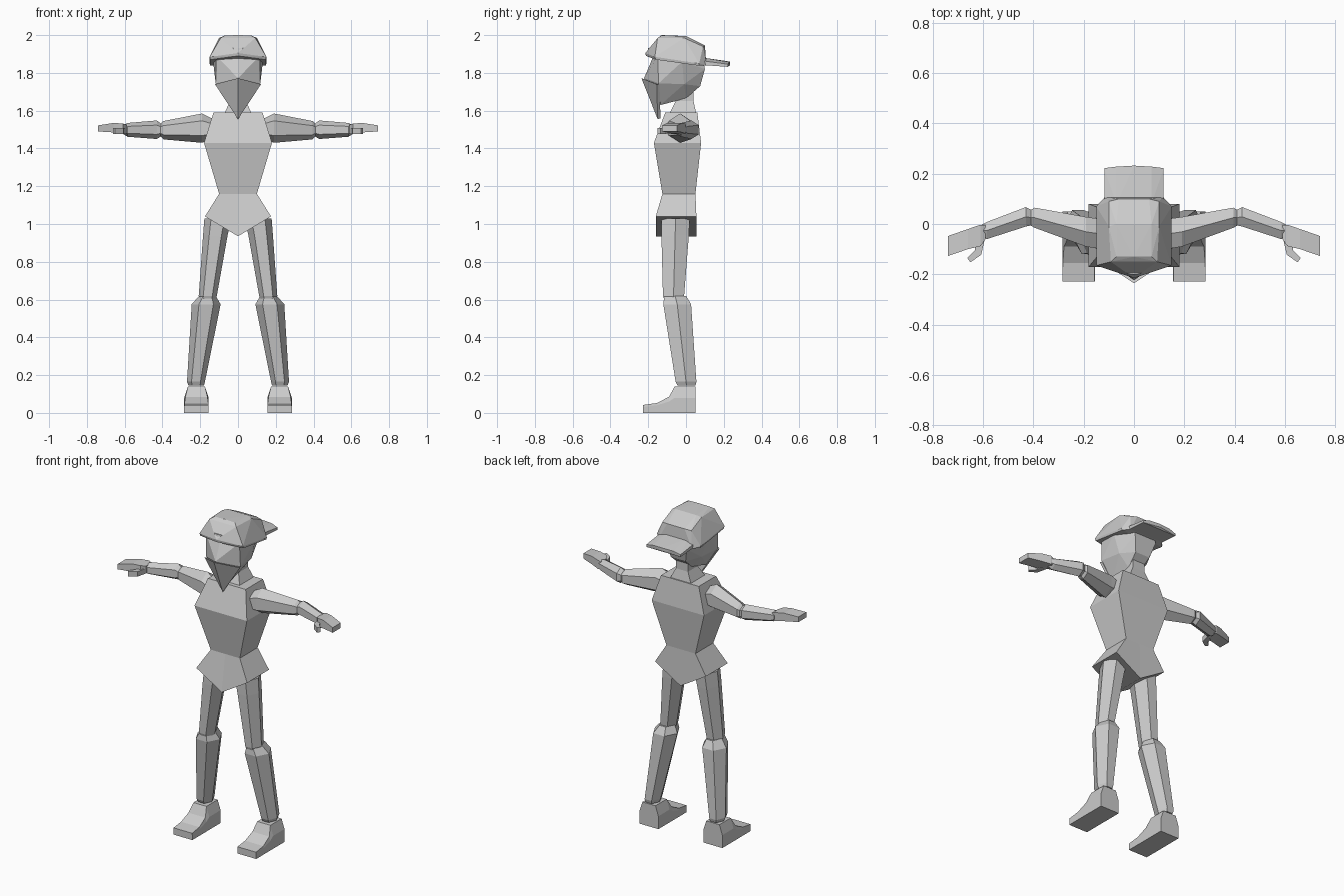
import bpy, bmesh, math

grey = bpy.data.materials.new("plain_grey")
grey.diffuse_color = (0.6, 0.6, 0.6, 1)


def finish(name, bm):
    bmesh.ops.recalc_face_normals(bm, faces=bm.faces[:])
    me = bpy.data.meshes.new(name)
    bm.to_mesh(me)
    bm.free()
    me.materials.append(grey)
    ob = bpy.data.objects.new(name, me)
    bpy.context.collection.objects.link(ob)
    return ob


def hull(name, pts):
    """Symmetric faceted solid: points given for the +x half only."""
    bm = bmesh.new()
    for p in {(s * x, y, z) for x, y, z in pts for s in (1, -1)}:
        bm.verts.new(p)
    res = bmesh.ops.convex_hull(bm, input=bm.verts[:])
    loose = {v for v in res["geom_interior"] if isinstance(v, bmesh.types.BMVert)}
    bmesh.ops.delete(bm, geom=list(loose), context='VERTS')
    bmesh.ops.dissolve_limit(bm, angle_limit=math.radians(1),
                             verts=bm.verts[:], edges=bm.edges[:])
    return finish(name, bm)


def loft(name, rings):
    bm = bmesh.new()
    rows = [[bm.verts.new(p) for p in r] for r in rings]
    n = len(rows[0])
    for a, b in zip(rows, rows[1:]):
        for i in range(n):
            j = (i + 1) % n
            bm.faces.new((a[i], a[j], b[j], b[i]))
    bm.faces.new(rows[0])
    bm.faces.new(rows[-1])
    return finish(name, bm)


HEX = [(1, 0), (.5, 1), (-.5, 1), (-1, 0), (-.5, -1), (.5, -1)]


def leg_part(name, s, rows):
    # rows: z, x min, x max, y min, y max
    loft(name, [[(s * ((a + b) / 2 + u * (b - a) / 2), (c + d) / 2 + v * (d - c) / 2, z)
                 for u, v in HEX] for z, a, b, c, d in rows])


def arm_part(name, s, rows):
    # rows: x, y min, y max, z min, z max
    loft(name, [[(s * x, (a + b) / 2 + v * (b - a) / 2, (c + d) / 2 + u * (d - c) / 2)
                 for u, v in HEX] for x, a, b, c, d in rows])


def slab(name, s, outline, z0, z1):
    loft(name, [[(s * x, y, z) for x, y in outline] for z in (z0, z1)])


# Torso: boxy shirt with pinched waist and pointed hem
def shirt_ring(w, front, back, z, mid):
    return [(-w, front, z), (0, front, mid), (w, front, z),
            (w, back, z), (0, back, mid), (-w, back, z)]


loft("torso", [shirt_ring(.175, -.16, .055, 1.04, .935),
               shirt_ring(.10, -.125, .05, 1.16, 1.16),
               shirt_ring(.18, -.17, .08, 1.43, 1.43),
               shirt_ring(.13, -.11, .06, 1.59, 1.59)])

# Neck
loft("neck", [[(-w, a, z), (w, a, z), (w, b, z), (-w, b, z)] for w, a, b, z in
              ((.075, -.09, .055, 1.58), (.042, -.055, .04, 1.65), (.042, -.05, .04, 1.72))])

# Head and face scarf
hull("head", [(0, -.222, 1.772), (0, -.172, 1.89), (.115, -.15, 1.89), (.118, -.145, 1.745),
              (.132, -.02, 1.86), (.075, .1, 1.82), (.075, .09, 1.87), (.05, .075, 1.73),
              (.10, -.01, 1.74), (.04, 0, 1.665), (.045, -.135, 1.63)])
hull("face_scarf", [(0, -.236, 1.772), (.122, -.155, 1.74), (0, -.15, 1.555),
                    (.115, -.14, 1.735), (0, -.135, 1.56)])

# Cap worn backwards
hull("cap_crown", [(0, -.215, 1.905), (.15, -.165, 1.885), (.15, .07, 1.85), (.115, .108, 1.84),
                   (0, -.212, 1.89), (.147, -.16, 1.87), (.147, .07, 1.838),
                   (.092, -.15, 1.985), (0, -.13, 2.0), (.07, -.13, 1.998), (.10, -.01, 1.985),
                   (.07, 0, 1.995), (.10, .09, 1.94), (.06, .1, 1.945)])
hull("cap_brim", [(.118, .08, 1.865), (.118, .222, 1.846), (.118, .08, 1.842), (.118, .222, 1.832),
                  (.07, .08, 1.882), (.07, .228, 1.858), (0, .232, 1.86), (0, .232, 1.84)])
strap = hull("cap_strap", [(x, y + d, z) for x, y, z in
                           ((.052, -.183, 1.91), (.052, -.18, 1.925),
                            (.025, -.197, 1.932), (0, -.205, 1.91), (0, -.2, 1.932))
                           for d in (0, .01)])

# Limbs, mirrored left and right
for s, side in ((1, "right"), (-1, "left")):
    leg_part("thigh_" + side, s, [(1.03, .035, .178, -.13, .02),
                                  (.94, .055, .185, -.13, .015),
                                  (.62, .112, .208, -.122, -.01),
                                  (.60, .118, .20, -.115, -.02)])
    leg_part("calf_" + side, s, [(.62, .118, .205, -.115, .0),
                                 (.575, .092, .245, -.12, .027),
                                 (.165, .175, .27, -.055, .055),
                                 (.145, .18, .262, -.045, .05)])
    # Shoe: cross-sections from heel to toe
    loft("shoe_" + side, [[(s * .155, y, 0), (s * .285, y, 0), (s * .285, y, m),
                           (s * (.22 + w), y, z), (s * (.22 - w), y, z), (s * .155, y, m)]
                          for y, m, z, w in ((.05, .08, .14, .045), (-.06, .08, .14, .045),
                                             (-.09, .06, .085, .058), (-.155, .04, .052, .063),
                                             (-.228, .03, .042, .064))])
    arm_part("upper_arm_" + side, s, [(.13, -.10, .02, 1.45, 1.555),
                                      (.19, -.09, .028, 1.43, 1.585),
                                      (.395, -.015, .065, 1.448, 1.545),
                                      (.412, -.005, .055, 1.465, 1.53)])
    arm_part("forearm_" + side, s, [(.405, -.005, .055, 1.465, 1.53),
                                    (.43, -.01, .067, 1.45, 1.548),
                                    (.585, -.06, .008, 1.462, 1.535),
                                    (.605, -.052, -.002, 1.475, 1.525)])
    # Flat hand with a thumb
    loft("hand_" + side, [[(s * x, a, z0), (s * x, b, z0), (s * x, b, z1), (s * x, a, z1)]
                          for x, a, b, z0, z1 in ((.59, -.06, -.005, 1.478, 1.525),
                                                  (.61, -.088, -.003, 1.478, 1.532),
                                                  (.66, -.10, -.02, 1.485, 1.535),
                                                  (.74, -.127, -.048, 1.49, 1.522))])
    slab("thumb_" + side, s, [(.592, -.055), (.63, -.08), (.632, -.105), (.663, -.135),
                              (.65, -.152), (.607, -.122)], 1.477, 1.508)
